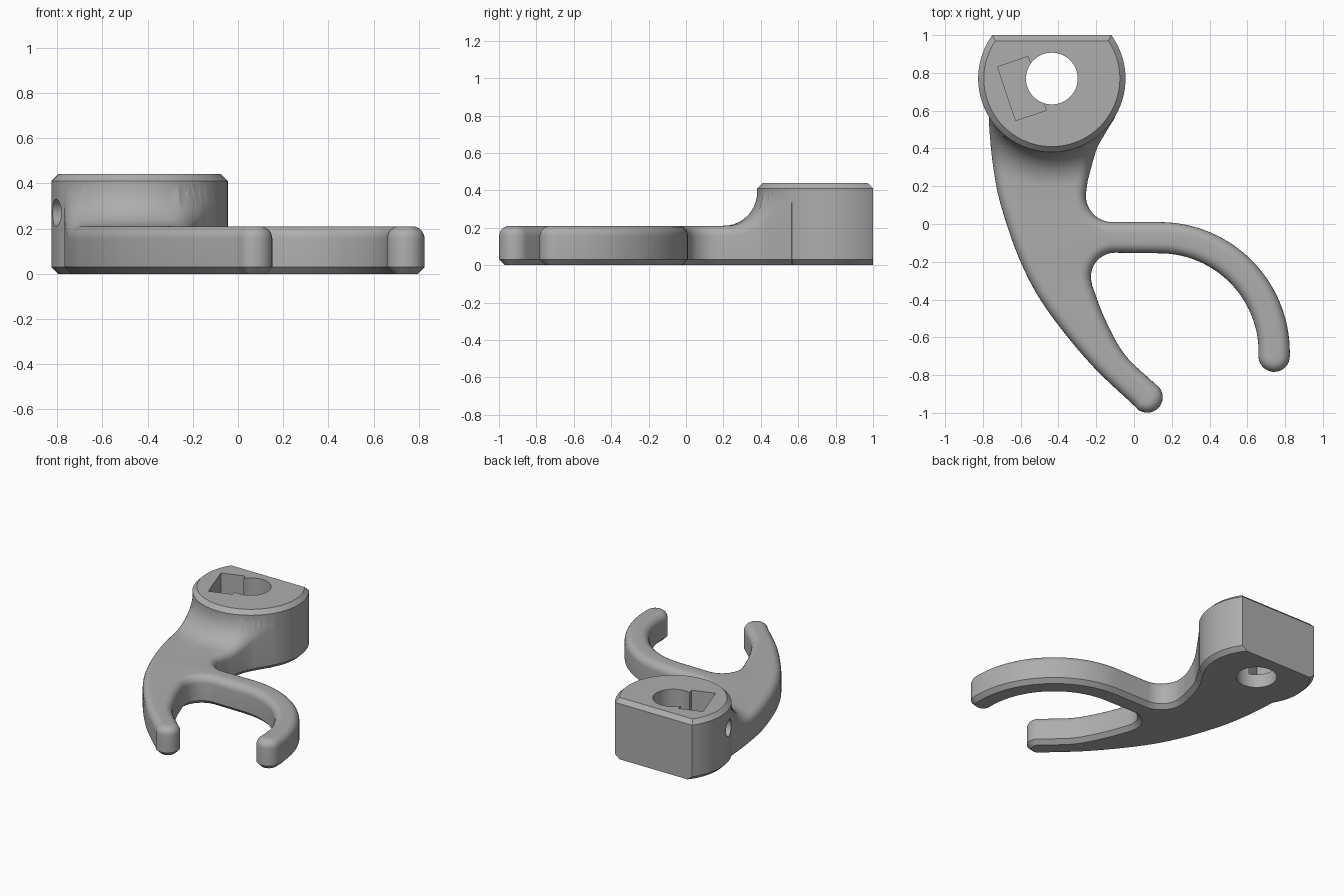
import bpy, bmesh, math
from mathutils import Vector, Matrix
from mathutils.geometry import delaunay_2d_cdt

if "Cube" in bpy.data.objects:
    bpy.data.objects.remove(bpy.data.objects["Cube"])

grey = bpy.data.materials.new("plain grey")
grey.use_nodes = True
grey.diffuse_color = (0.42, 0.42, 0.42, 1)
grey.node_tree.nodes["Principled BSDF"].inputs["Base Color"].default_value = grey.diffuse_color

HUB = Vector((-0.435, 0.77))
HUB_R, HUB_H, CHAMFER = 0.39, 0.44, 0.03
PLATE, ROUND, FILLET = 0.21, 0.055, 0.18
SCREW = math.radians(198.5)          # direction of pocket and set screw


def arc(cx, cy, r, a0, a1, n=16):
    angles = [math.radians(a0 + (a1 - a0) * i / n) for i in range(n + 1)]
    return [Vector((cx + r * math.cos(a), cy + r * math.sin(a))) for a in angles]


def spline(points, n=8):
    """Smooth curve through the points."""
    p = [Vector(q) for q in points]
    p = [2 * p[0] - p[1]] + p + [2 * p[-1] - p[-2]]
    out = []
    for a, b, c, d in zip(p, p[1:], p[2:], p[3:]):
        for i in range(n):
            t = i / n
            out.append(0.5 * (2 * b + (c - a) * t + (2 * a - 5 * b + 4 * c - d) * t ** 2
                              + (3 * b - a - 3 * c + d) * t ** 3))
    return out + [p[-2]]


def inset(ring, dist):
    out = []
    for i, p in enumerate(ring):
        t = (p - ring[i - 1]).normalized() + (ring[(i + 1) % len(ring)] - p).normalized()
        t.normalize()
        out.append(p + dist * Vector((-t.y, t.x)))
    return out


def loft(bm, rings, cap_top=True):
    """Skin rings of 3D points; close the bottom and optionally the top."""
    rows = [[bm.verts.new(p) for p in ring] for ring in rings]
    for lo, hi in zip(rows, rows[1:]):
        for i in range(len(lo)):
            j = (i + 1) % len(lo)
            bm.faces.new((lo[i], lo[j], hi[j], hi[i]))
    bm.faces.new(rows[0][::-1])
    if cap_top:
        bm.faces.new(rows[-1])


def finish(bm, name):
    bmesh.ops.recalc_face_normals(bm, faces=bm.faces)
    mesh = bpy.data.meshes.new(name)
    bm.to_mesh(mesh)
    bm.free()
    mesh.materials.append(grey)
    obj = bpy.data.objects.new(name, mesh)
    bpy.context.collection.objects.link(obj)
    return obj


def top_height(p):
    """Plate top, sweeping up in a concave fillet next to the hub."""
    x = HUB_R + FILLET - (p - HUB).length
    x = min(max(x, 0), FILLET)
    return PLATE + FILLET - math.sqrt(FILLET ** 2 - x ** 2)


# Lever outline, counter-clockwise from the hub's left side
outline = spline([(-0.768, 0.58), (-0.764, 0.48), (-0.745, 0.3), (-0.705, 0.1), (-0.605, -0.19),
                  (-0.47, -0.44), (-0.235, -0.735), (0.015, -0.975)])
outline += arc(0.07, -0.917, 0.082, 230, 400)
outline += spline([(0.11, -0.845), (-0.05, -0.69), (-0.155, -0.5), (-0.222, -0.325)])
outline += arc(-0.1, -0.28, 0.128, 195, 90)
outline += arc(0.135, -0.68, 0.525, 90, 0, 28)
outline += arc(0.742, -0.7, 0.083, 180, 360)
outline += arc(0.135, -0.68, 0.69, 0, 90, 28)
outline += arc(-0.115, 0.15, 0.14, 270, 175)
outline += spline([(-0.245, 0.23), (-0.2, 0.39), (-0.155, 0.475), (-0.1, 0.565)])
outline += [Vector((-0.18, 0.7)), Vector((-0.68, 0.7))]
outline = [p for i, p in enumerate(outline) if (p - outline[i - 1]).length > 0.004]

# Lever: chamfered bottom edge, rounded top edge
bm = bmesh.new()
rings = [[(*p, 0) for p in inset(outline, CHAMFER)], [(*p, CHAMFER) for p in outline]]
for k in range(7):
    a = math.pi / 2 * k / 6
    edge = inset(outline, ROUND * (1 - math.cos(a)))
    rings.append([(*p, top_height(p) - ROUND * (1 - math.sin(a))) for p in edge])
loft(bm, rings, cap_top=False)

# Lever top surface, with extra points where it sweeps up to the hub
points = list(edge)
for k in range(11):
    r = HUB_R + FILLET * (1 - math.sin(math.pi / 2 * k / 10))
    for p in arc(*HUB, r, 180, 360, 45):
        if min((p - q).length for q in edge) > 0.015:
            points.append(p)
verts, _, faces, *_ = delaunay_2d_cdt(points, [], [list(range(len(edge)))], 1, 1e-6)
cap = [bm.verts.new((*p, top_height(p))) for p in verts]
for f in faces:
    bm.faces.new([cap[i] for i in f])
bmesh.ops.delete(bm, geom=[v for v in cap if not v.link_faces], context='VERTS')
bmesh.ops.remove_doubles(bm, verts=bm.verts, dist=0.0002)
lever = finish(bm, "lever")


# Hub: disc with a flat back
def hub_ring(r, back, z):
    a = math.degrees(math.asin((back - HUB.y) / r))
    return [(*p, z) for p in arc(*HUB, r, 180 - a, 360 + a, 80)]


bm = bmesh.new()
loft(bm, [hub_ring(HUB_R - CHAMFER, 1, 0), hub_ring(HUB_R, 1, CHAMFER),
          hub_ring(HUB_R, 1, HUB_H - CHAMFER),
          hub_ring(HUB_R - CHAMFER, 1 - CHAMFER, HUB_H)])
hub = finish(bm, "hooked_lever")


# Cutters: shaft hole, nut pocket, set screw hole
def cylinder(name, r, depth, matrix):
    bm = bmesh.new()
    bmesh.ops.create_cone(bm, cap_ends=True, segments=48, radius1=r, radius2=r,
                          depth=depth, matrix=matrix)
    return finish(bm, name)


turn = Matrix.Translation((*HUB, 0)) @ Matrix.Rotation(SCREW, 4, 'Z')
shaft = cylinder("shaft_cutter", 0.137, 2, Matrix.Translation((*HUB, 0)))
screw = cylinder("screw_cutter", 0.06, 0.4,
                 turn @ Matrix.Translation((0.38, 0, 0.27)) @ Matrix.Rotation(math.pi / 2, 4, 'Y'))
bm = bmesh.new()
bmesh.ops.create_cube(bm, size=1, matrix=turn @ Matrix.Translation((0.167, 0, 0.35))
                      @ Matrix.Diagonal((0.17, 0.3, 0.5, 1)))
pocket = finish(bm, "pocket_cutter")

bpy.context.view_layer.objects.active = hub
for tool, operation in ((lever, 'UNION'), (shaft, 'DIFFERENCE'),
                        (pocket, 'DIFFERENCE'), (screw, 'DIFFERENCE')):
    mod = hub.modifiers.new(tool.name, 'BOOLEAN')
    mod.operation, mod.object, mod.solver = operation, tool, 'EXACT'
    bpy.ops.object.modifier_apply(modifier=mod.name)
    bpy.data.objects.remove(tool)

bpy.ops.object.select_all(action='DESELECT')
hub.select_set(True)
bpy.ops.object.shade_smooth_by_angle(angle=math.radians(30))
